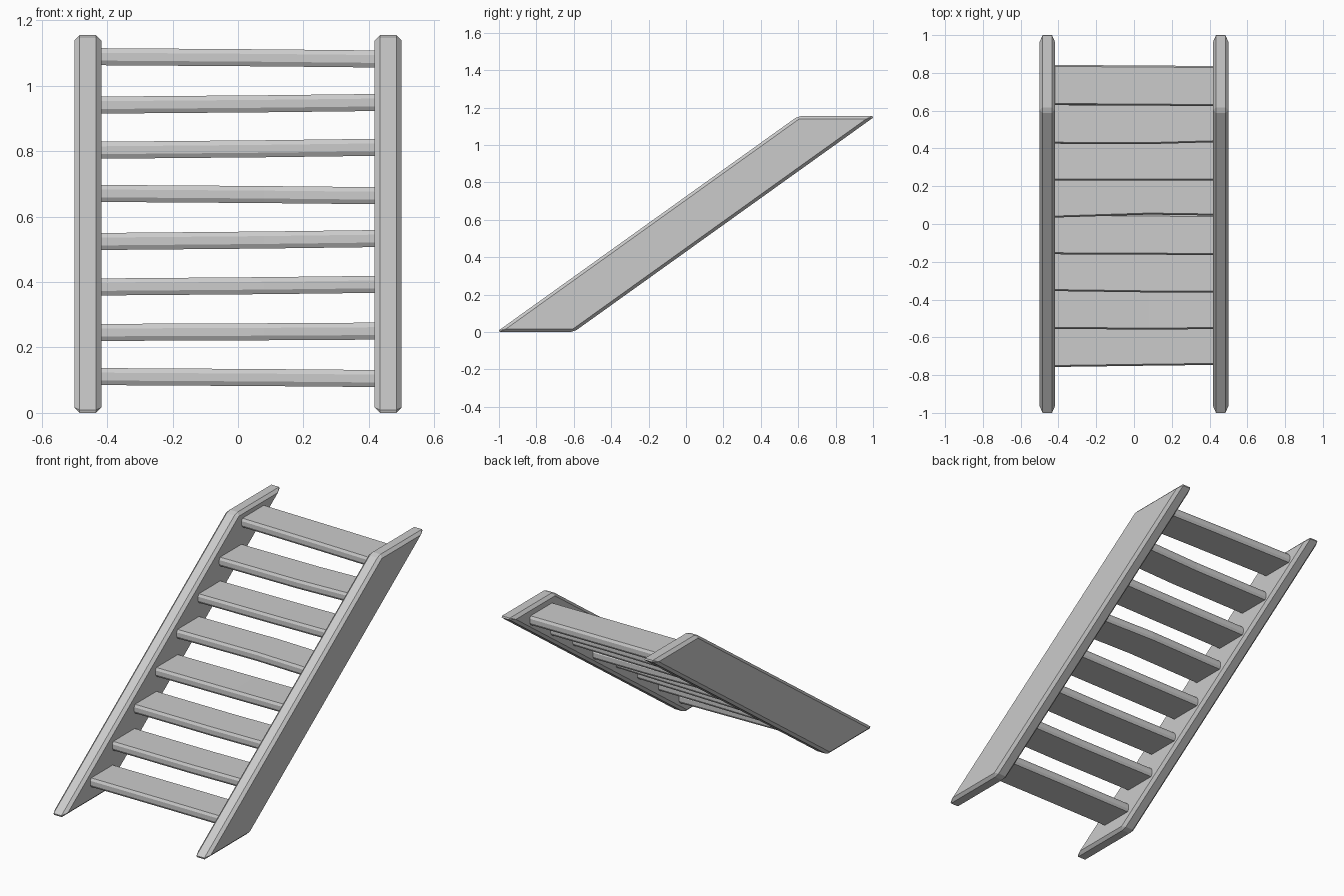
import bpy, bmesh

if "Cube" in bpy.data.objects:
    bpy.data.objects.remove(bpy.data.objects["Cube"])


def loft(name, sections):
    """Skin a closed solid through matching rings of points."""
    bm = bmesh.new()
    rings = [[bm.verts.new(p) for p in s] for s in sections]
    n = len(rings[0])
    for a, b in zip(rings, rings[1:]):
        for i in range(n):
            j = (i + 1) % n
            bm.faces.new((a[i], a[j], b[j], b[i]))
    bm.faces.new(rings[0])
    bm.faces.new(rings[-1])
    bmesh.ops.recalc_face_normals(bm, faces=bm.faces)
    mesh = bpy.data.meshes.new(name)
    bm.to_mesh(mesh)
    bm.free()
    obj = bpy.data.objects.new(name, mesh)
    bpy.context.collection.objects.link(obj)
    return obj


# Slanted side boards with chamfered edges
PROFILE = [(-1.013, 0), (-0.6, 0), (1.013, 1.155), (0.6, 1.155)]
for name, x0, x1 in (("left_stringer", -0.5, -0.418), ("right_stringer", 0.418, 0.5)):
    board = loft(name, [[(x, y, z) for y, z in PROFILE] for x in (x0, x1)])
    bevel = board.modifiers.new("chamfer", 'BEVEL')
    bevel.width = 0.016
    bevel.segments = 1
    bevel.limit_method = 'NONE'


# Hand-hewn treads: chamfered plank section, slightly crooked along its length
def plank_section(x, front, top, depth=0.212, thick=0.052, cy=0.008, cz=0.014):
    y0, y1, z0, z1 = front, front + depth, top - thick, top
    return [(x, y0 + cy, z0), (x, y1 - cy, z0), (x, y1, z0 + cz), (x, y1, z1 - cz),
            (x, y1 - cy, z1), (x, y0 + cy, z1), (x, y0, z1 - cz), (x, y0, z0 + cz)]


# Per tread: front edge y at left, middle, right; top z at left, right
TREADS = [
    (-0.757, -0.750, -0.746, 0.137, 0.131),
    (-0.555, -0.559, -0.556, 0.272, 0.276),
    (-0.355, -0.362, -0.362, 0.411, 0.419),
    (-0.160, -0.162, -0.165, 0.550, 0.559),
    (0.034, 0.050, 0.045, 0.697, 0.690),
    (0.230, 0.230, 0.230, 0.829, 0.838),
    (0.425, 0.423, 0.433, 0.967, 0.975),
    (0.630, 0.627, 0.624, 1.115, 1.108),
]
for i, (fl, fm, fr, zl, zr) in enumerate(TREADS, 1):
    loft(f"tread_{i}", [plank_section(-0.425, fl, zl),
                        plank_section(0.08, fm, (zl + zr) / 2),
                        plank_section(0.425, fr, zr)])
